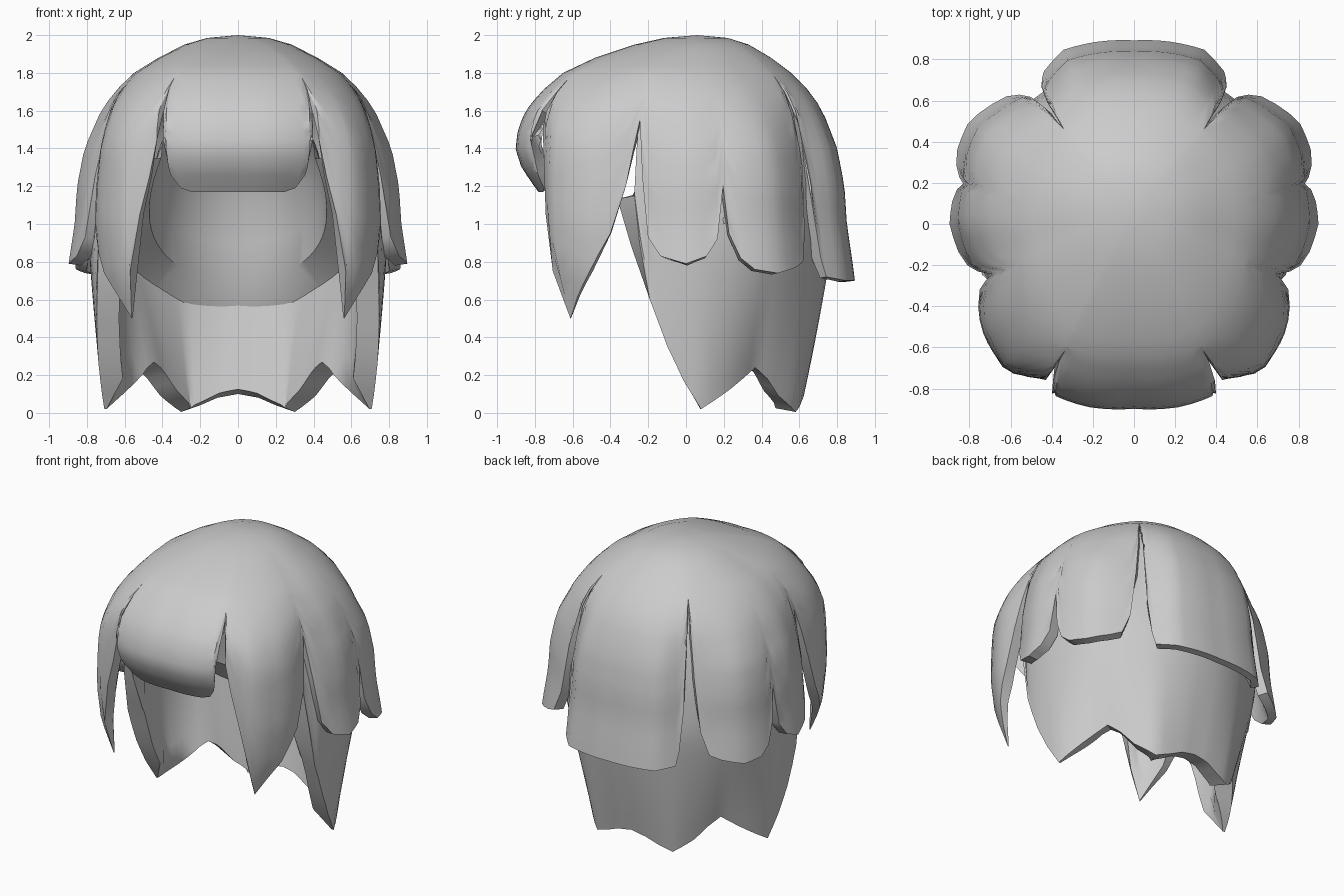
import bpy, bmesh
from math import sin, cos, radians

if "Cube" in bpy.data.objects:
    bpy.data.objects.remove(bpy.data.objects["Cube"])


def interp(keys, v):
    """Linear lookup in a list of (key, value) with ascending keys."""
    if v <= keys[0][0]:
        return keys[0][1]
    for (a, fa), (b, fb) in zip(keys, keys[1:]):
        if v <= b:
            return fa + (fb - fa) * (v - a) / (b - a)
    return keys[-1][1]


def refine(keys, step):
    """Azimuth columns: the key angles, with wide spans split up."""
    out = []
    for (a, _), (b, _) in zip(keys, keys[1:]):
        n = max(1, round((b - a) / step))
        out += [a + (b - a) * i / n for i in range(n)]
    return out + [keys[-1][0]]


def polar(a, r, z):
    """Azimuth 0 faces the front, 90 is the right side, 180 the back."""
    return (r * sin(radians(a)), -r * cos(radians(a)), z)


def shell(name, columns, thickness, taper=None):
    """Half surface from point columns, mirrored, thickened and smoothed."""
    bm = bmesh.new()
    grid = [[bm.verts.new(p) for p in col] for col in columns]
    for c, d in zip(grid, grid[1:]):
        for j in range(len(c) - 1):
            bm.faces.new((c[j], c[j + 1], d[j + 1], d[j]))
    bmesh.ops.remove_doubles(bm, verts=bm.verts, dist=0.0004)
    me = bpy.data.meshes.new(name)
    bm.to_mesh(me)
    bm.free()
    ob = bpy.data.objects.new(name, me)
    bpy.context.collection.objects.link(ob)
    m = ob.modifiers.new("mirror", 'MIRROR')
    m.merge_threshold = 0.002
    if thickness:
        s = ob.modifiers.new("thickness", 'SOLIDIFY')
        s.thickness = thickness
        s.offset = -1
        # thin out the pointed tips
        g = ob.vertex_groups.new(name="taper")
        for v in me.vertices:
            g.add([v.index], min(1, max(.08, taper(v.co))), 'REPLACE')
        s.vertex_group = g.name
    bpy.ops.object.select_all(action='DESELECT')
    ob.select_set(True)
    bpy.context.view_layer.objects.active = ob
    bpy.ops.object.convert(target='MESH')
    bpy.ops.object.shade_smooth_by_angle(angle=radians(40))
    return ob


# --- Outer hair cap: hem height by azimuth cuts fringe, locks and notches
HEM = [(0, 1.17), (18, 1.17), (22, 1.19), (24.5, 1.26), (25.8, 1.45), (27.3, 1.6),
       (28.6, 1.72), (29.5, 1.45), (32, 1.25), (35, 1.05), (39, .75), (42.6, .5), (48, .62),
       (54, .74), (62, .95), (67, 1.2), (69, 1.4), (70.5, 1.55),
       (73, 1.25), (76, .93), (81, .83), (90, .79), (97, .83), (101, .92), (103.3, 1.2),
       (105, .95), (108.5, .82), (113, .76), (121, .74), (130, .77), (135, .8),
       (138.5, .95), (141, 1.3), (142.5, 1.6), (143.5, 1.78),
       (144.5, 1.55), (146, 1.1), (148, .82), (149.5, .72), (158, .7), (180, .7)]
PLAN = [(0, .9), (15, .92), (25.8, .92), (28.6, .86), (34, .9), (41, .95), (56, .9),
        (66, .83), (71, .8), (76, .825), (90, .865), (103, .865), (112, .895),
        (122, .905), (139, .83), (147, .81), (158, .87), (180, .85)]
DOME = [(0, .9), (28, .94), (50, .9), (75, .86), (125, .86), (143, .88), (180, .87)]
FRONT = [(1.4, 1), (1.5, .985), (1.6, .94), (1.7, .85), (1.8, .72),
         (1.88, .56), (1.95, .35), (1.985, .19), (2, 0)]
REST = [(.7, 1.05), (.8, 1.035), (1, 1), (1.2, .985), (1.4, .94), (1.6, .84), (1.7, .76),
        (1.8, .64), (1.88, .49), (1.95, .33), (1.985, .19), (2, 0)]
FRINGE_CURL = [(1.17, .865), (1.2, .89), (1.3, .965), (1.4, 1)]
LOCK_CURL = [(.5, .88), (.75, .97), (1, 1)]


def cap_radius(a, z):
    side = min(1, max(0, (a - 30) / 50))
    front = interp(FRONT, z) * interp(FRINGE_CURL if a < 28.7 else LOCK_CURL, z)
    rest = interp(REST, z) if a > 70.5 else min(1, interp(REST, z))
    if a <= 70.5 and z < 1:
        rest = front
    w = min(1, max(0, (1.8 - z) / .4))
    dome = interp(DOME, a)
    return (front + (rest - front) * side) * (dome + (interp(PLAN, a) - dome) * w)


TOP = [2, 1.994, 1.985, 1.968, 1.95, 1.915, 1.88, 1.84, 1.8]
cap = []
for a in refine(HEM, 4):
    h = interp(HEM, a)
    zs = TOP + [1.8 + (h - 1.8) * k / 14 for k in range(1, 15)]
    # the crown sits slightly behind the centre
    cap.append([(x, y + .06 * max(0, (z - 1.8) / .2), z)
                for x, y, z in (polar(a, cap_radius(a, z), z) for z in zs)])
shell("hair_cap", cap, .075, lambda p: (p.z - .48) / .35)

# --- Long under layer: pointed side locks and a wavy back
LOW_HEM = [(69, 1.15), (71.6, .9), (75.6, .6), (82.5, .35), (89, .17), (96.4, .02),
           (109.5, .12), (124.5, .24), (132, .18), (140, .09), (152.6, .005),
           (161.6, .04), (170, .08), (180, .1)]
LOW_TOP = [(69, .775), (76, .785), (90, .79), (120, .8), (140, .78), (180, .77)]
LOW_BOTTOM = [(69, .74), (90, .71), (97, .71), (109, .66), (124, .58), (140, .62),
              (152, .655), (165, .62), (180, .6)]


def low_radius(a, z):
    f = max(0, (.9 - z) / .9) ** 1.2
    t, b = interp(LOW_TOP, a), interp(LOW_BOTTOM, a)
    r = t + (b - t) * f
    return min(r, cap_radius(a, z) - .045) if z > .9 else r


low = []
for a in refine(LOW_HEM, 4):
    h = interp(LOW_HEM, a)
    zs = [1.72, 1.62, 1.5, 1.4, 1.3] + [1.22 + (h - 1.22) * k / 12 for k in range(13)]
    low.append([polar(a, low_radius(a, z), z) for z in zs])
shell("under_layer", low, .12,
      lambda p: p.z / .17 if p.y < .3 else 1)

# --- Inner lining: hollow for the head, with a sloped rim down to the under layer
lining = []
for i in range(21):
    a = 60 + 6 * i
    s, c = sin(radians(a)), -cos(radians(a))
    rim = .7 + .45 * ((180 - a) / 100) ** 2
    col = []
    for k in range(9):
        u = radians(90 - 90 * k / 8)
        col.append((.47 * s * cos(u), .05 + .5 * c * cos(u), rim + (1.72 - rim) * sin(u)))
    col.append((.66 * s, .05 + .56 * c, rim - .17 * max(0, c)))
    lining.append(col)
shell("inner_lining", lining, 0)
